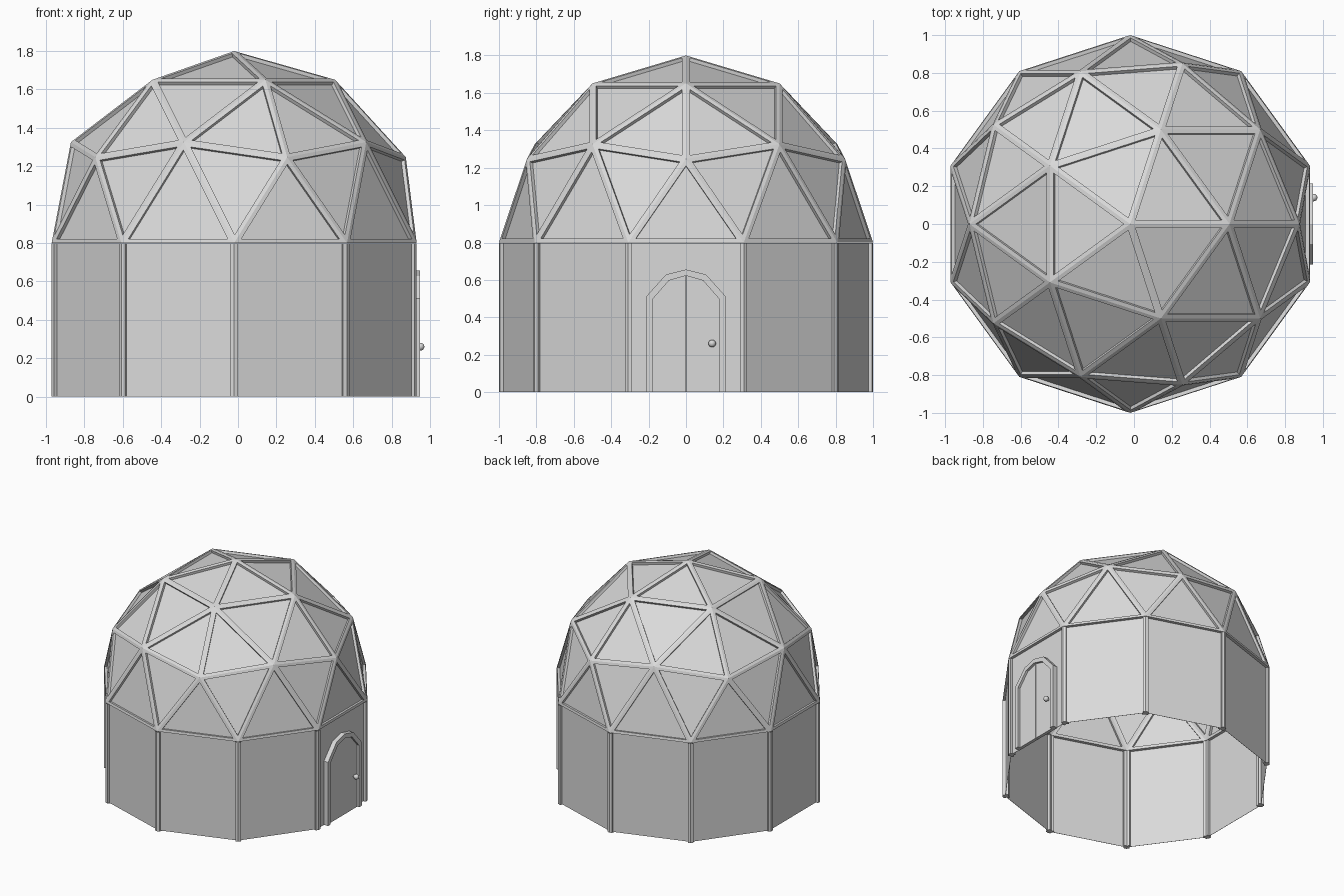
import bpy, bmesh, math
from mathutils import Vector

cube = bpy.data.objects.get("Cube")
if cube:
    bpy.data.objects.remove(cube, do_unlink=True)

CENTRE_X = -0.02      # the door projects on +x, so the shell sits slightly back
WALL_TOP = 0.797
INNER = 0.957         # inner shell size relative to the outer one
STRUT = 0.021         # half width of a strut
RECESS = 0.0195       # depth of the panels behind the struts

grey = bpy.data.materials.new("plain_grey")
grey.use_nodes = True
grey.diffuse_color = (0.7, 0.7, 0.7, 1)
shader = next(n for n in grey.node_tree.nodes if n.type == 'BSDF_PRINCIPLED')
shader.inputs["Base Color"].default_value = (0.7, 0.7, 0.7, 1)


def add_object(name, bm, location=(0, 0, 0)):
    mesh = bpy.data.meshes.new(name)
    bm.to_mesh(mesh)
    bm.free()
    mesh.materials.append(grey)
    obj = bpy.data.objects.new(name, mesh)
    obj.location = location
    bpy.context.collection.objects.link(obj)
    return obj


def recess_panels(bm, faces):
    """Leave a strut along every edge and sink the panel between them."""
    bmesh.ops.inset_individual(bm, faces=faces, thickness=STRUT, depth=0,
                               use_even_offset=True)
    bmesh.ops.inset_individual(bm, faces=faces, thickness=0.0004, depth=-RECESS,
                               use_even_offset=True)


def close_rim(bm, z):
    rim = [e for e in bm.edges if e.is_boundary
           and all(abs(v.co.z - z) < 0.001 for v in e.verts)]
    bmesh.ops.bridge_loops(bm, edges=rim)


# Geodesic dome: outer and inner framed half spheres
bm = bmesh.new()
for radius in (1, INNER):
    verts = bmesh.ops.create_icosphere(bm, subdivisions=2, radius=radius)["verts"]
    faces = list({f for v in verts for f in v.link_faces})
    lower = [f for f in faces if f.calc_center_median().z < 0]
    faces = [f for f in faces if f not in lower]
    bmesh.ops.delete(bm, geom=lower, context='FACES')
    for v in {v for f in faces for v in f.verts}:
        if abs(v.co.z) < 0.01:
            v.co.z = 0
    if radius == INNER:
        bmesh.ops.reverse_faces(bm, faces=faces)
    recess_panels(bm, faces)
close_rim(bm, 0)
add_object("dome", bm, (CENTRE_X, 0, WALL_TOP + 0.003))

# Ten-sided wall: overlong panels are framed, then trimmed so only uprights remain
bm = bmesh.new()
for radius in (1, INNER):
    columns = []
    for i in range(10):
        a = math.radians(18 + 36 * i)
        columns.append([bm.verts.new((radius * math.cos(a), radius * math.sin(a), z))
                        for z in (-0.1, WALL_TOP + 0.1)])
    faces = []
    for i in range(10):
        (a0, a1), (b0, b1) = columns[i], columns[(i + 1) % 10]
        faces.append(bm.faces.new((a0, b0, b1, a1)))
    bm.normal_update()
    if radius == INNER:
        bmesh.ops.reverse_faces(bm, faces=faces)
    recess_panels(bm, faces)
for z, direction in ((0, -1), (WALL_TOP, 1)):
    bmesh.ops.bisect_plane(bm, geom=bm.verts[:] + bm.edges[:] + bm.faces[:],
                           plane_co=(0, 0, z), plane_no=(0, 0, direction),
                           clear_outer=True)
close_rim(bm, 0)
add_object("wall", bm, (CENTRE_X, 0, 0))


def slab(name, polygons, x_back, x_front):
    """Extrude flat (y, z) polygons along x."""
    bm = bmesh.new()
    for poly in polygons:
        bm.faces.new([bm.verts.new((x_back, y, z)) for y, z in poly])
    bmesh.ops.remove_doubles(bm, verts=bm.verts[:], dist=0.0001)
    out = bmesh.ops.extrude_face_region(bm, geom=bm.faces[:], use_keep_orig=True)
    moved = [g for g in out["geom"] if isinstance(g, bmesh.types.BMVert)]
    bmesh.ops.translate(bm, verts=moved, vec=Vector((x_front - x_back, 0, 0)))
    bmesh.ops.recalc_face_normals(bm, faces=bm.faces[:])
    return add_object(name, bm)


def arch(half):
    return half + [(-y, z) for y, z in reversed(half[:-1])]


# Arched door frame
outer_half = [(-0.214, 0), (-0.214, 0.51), (-0.107, 0.629), (0, 0.656)]
inner_half = [(-0.18, 0), (-0.18, 0.495), (-0.091, 0.597), (0, 0.623)]
outer, inner = arch(outer_half), arch(inner_half)
slab("door_frame", [(outer[i], outer[i + 1], inner[i + 1], inner[i])
                    for i in range(len(outer) - 1)], 0.905, 0.948)

# Two door leaves with a narrow seam between them
for side, name in ((-1, "door_leaf_right"), (1, "door_leaf_left")):
    leaf = inner_half[:-1] + [(-0.002, 0.623), (-0.002, 0)]
    slab(name, [[(-side * y, z) for y, z in leaf]], 0.905, 0.93)

# Round knob on a short stem
bpy.ops.mesh.primitive_uv_sphere_add(segments=16, ring_count=10, radius=0.02,
                                     location=(0.951, 0.14, 0.26))
knob = bpy.context.object
knob.name = "door_knob"
knob.data.materials.append(grey)
bpy.ops.object.shade_smooth()
bpy.ops.mesh.primitive_cylinder_add(vertices=12, radius=0.01, depth=0.03,
                                    location=(0.935, 0.14, 0.26),
                                    rotation=(0, math.pi / 2, 0))
stem = bpy.context.object
stem.name = "knob_stem"
stem.data.materials.append(grey)
